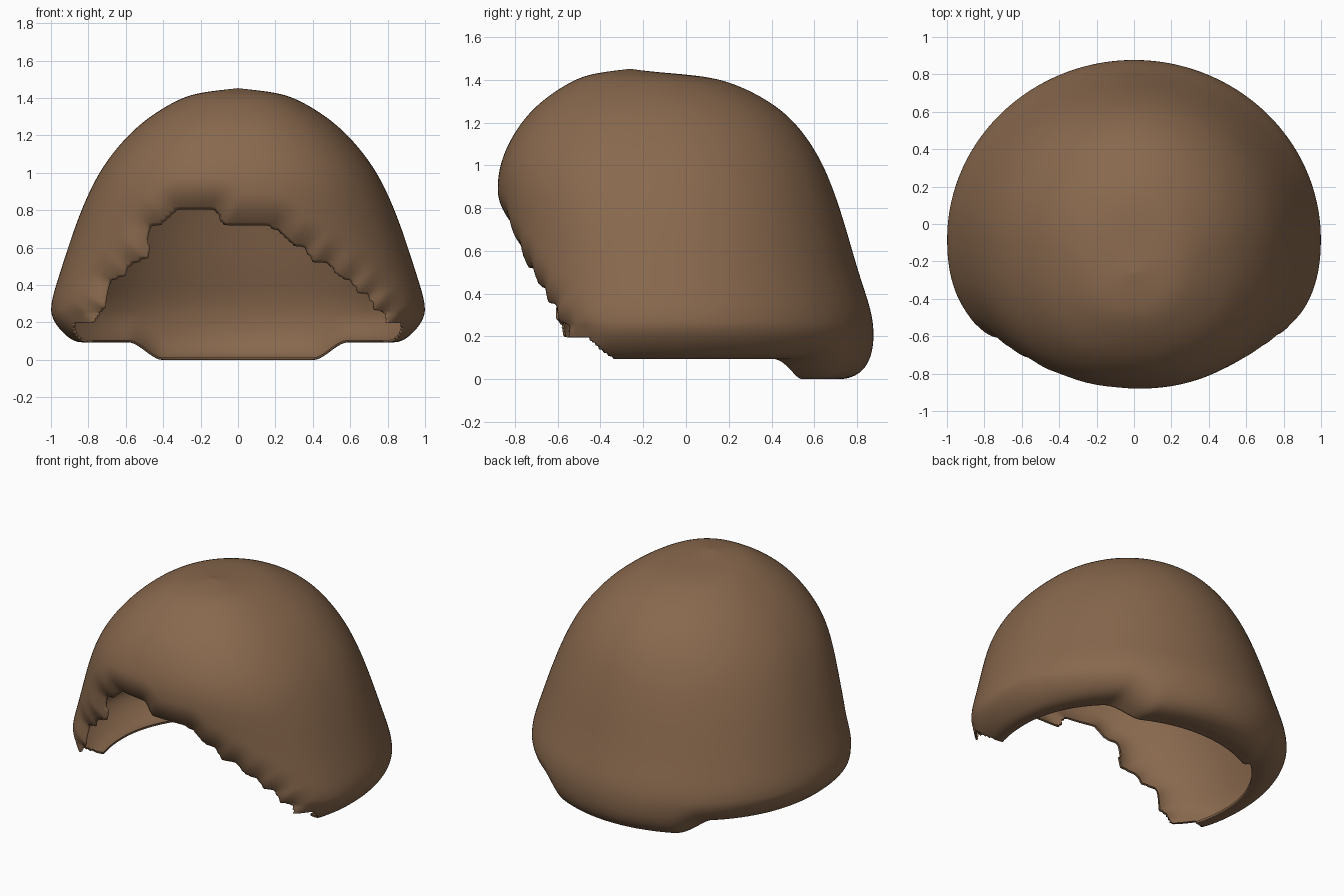
import bpy, bmesh, math
from mathutils import Vector
from mathutils.geometry import intersect_point_line

if "Cube" in bpy.data.objects:
    bpy.data.objects.remove(bpy.data.objects["Cube"])

# Horizontal sections: height, half width, front y, back y, y of widest point
ROWS = [
    (1.452, 0.00, -.26, -.26, -.26), (1.437, .14, -.39, -.16, -.26),
    (1.42, .24, -.47, .08, -.20), (1.387, .33, -.55, .22, -.16),
    (1.30, .475, -.68, .395, -.13), (1.20, .59, -.775, .515, -.12),
    (1.05, .715, -.86, .62, -.11), (.90, .795, -.89, .685, -.10),
    (.72, .87, -.865, .745, -.09), (.50, .94, -.85, .805, -.08),
    (.36, .985, -.85, .855, -.08), (.25, 1.01, -.85, .88, -.08),
    (.12, .965, -.85, .875, -.08), (.035, .905, -.83, .83, -.08),
    (-.005, .86, -.80, .75, -.08), (.00, .80, -.77, .64, -.08)]

# Jagged front opening as seen from the front (x, z)
OPENING = [
    (-.87, .0), (-.87, .17), (-.78, .18), (-.74, .25), (-.70, .28), (-.69, .41),
    (-.60, .45), (-.57, .50), (-.48, .54), (-.46, .70), (-.38, .73), (-.33, .80),
    (-.13, .80), (-.08, .71), (.21, .70), (.27, .62), (.36, .59), (.39, .52),
    (.48, .51), (.53, .44), (.60, .42), (.63, .36), (.70, .34), (.72, .27),
    (.78, .25), (.80, .18), (.87, .17), (.87, .0)]

SEGS, STEPS = 256, 9


def catmull(p0, p1, p2, p3, t):
    return [.5 * (2 * b + (c - a) * t + (2 * a - 5 * b + 4 * c - d) * t * t
                  + (3 * b - a - 3 * c + d) * t ** 3)
            for a, b, c, d in zip(p0, p1, p2, p3)]


def inside(x, z):
    hit = False
    for (x1, z1), (x2, z2) in zip(OPENING, OPENING[1:] + OPENING[:1]):
        if (z1 > z) != (z2 > z) and x < x1 + (z - z1) * (x2 - x1) / (z2 - z1):
            hit = not hit
    return hit


def edge_distance(x, z):
    p, best = Vector((x, z, 0)), 9.0
    for a, b in zip(OPENING, OPENING[1:]):
        a, b = Vector((*a, 0)), Vector((*b, 0))
        q, t = intersect_point_line(p, a, b)
        q = a if t < 0 else b if t > 1 else q
        best = min(best, (p - q).length)
    return best


def section_point(row, angle):
    z, w, front, back, cy = row
    c, s = math.cos(angle), math.sin(angle)
    if s < 0:  # the front half is slightly squarer
        r = (abs(c) ** 2.3 + abs(s) ** 2.3) ** (-1 / 2.3)
        c, s = c * r, s * r
    x = w * c
    y = cy + s * ((back - cy) if s > 0 else (cy - front))
    # The rim sits higher at the sides than at the back flap
    if z < .27:
        k = 1.0
        if s > 0:
            k = min(1, max(0, (abs(x) - .40) / .19))
            k = k * k * (3 - 2 * k)
        z = .27 - (.27 - z) * (1 - k * .35)
    return Vector((x, y, max(z, 0)))


# Smoothly interpolated sections, then relaxed to remove ripples
levels = []
last = len(ROWS) - 1
for i in range(last):
    quad = [ROWS[max(0, min(last, i + j))] for j in (-1, 0, 1, 2)]
    levels += [catmull(*quad, t / STEPS) for t in range(STEPS)]
levels.append(list(ROWS[-1]))
for _ in range(50):
    levels = [levels[0]] + [
        [.25 * a + .5 * b + .25 * c for a, b, c in zip(p, q, r)]
        for p, q, r in zip(levels, levels[1:], levels[2:])] + [levels[-1]]

# Domed shell
bm = bmesh.new()
rings = [[bm.verts.new(section_point(r, 2 * math.pi * k / SEGS)) for k in range(SEGS)]
         for r in levels]
for a, b in zip(rings, rings[1:]):
    for k in range(SEGS):
        n = (k + 1) % SEGS
        bm.faces.new((a[k], b[k], b[n], a[n]))
bmesh.ops.remove_doubles(bm, verts=rings[0], dist=1e-4)

# Front opening and sloping side cut
cut = []
for f in bm.faces:
    c = f.calc_center_median()
    sloped = c.z < .19 and c.y < -.35 - 1.4 * (c.z - .1)
    if sloped or (c.z > .18 and c.y < -.33 and inside(c.x, c.z)):
        cut.append(f)
bmesh.ops.delete(bm, geom=cut, context='FACES')
for _ in range(2):
    edge = [v for v in bm.verts if v.is_boundary and v.co.y < -.3]
    bmesh.ops.smooth_vert(bm, verts=edge, factor=.5,
                          use_axis_x=True, use_axis_y=True, use_axis_z=True)

# Shell bends inward around the opening
for v in bm.verts:
    if v.co.y < -.35 and .15 < v.co.z < 1.05:
        d = edge_distance(v.co.x, v.co.z)
        if d < .18:
            fade = min(1, (v.co.z - .15) / .1) * min(1, (-.35 - v.co.y) / .15)
            v.co.y += .07 * fade * (1 - d / .18) ** 2

mesh = bpy.data.meshes.new("hair_shell")
bm.to_mesh(mesh)
bm.free()
shell = bpy.data.objects.new("hair_shell", mesh)
bpy.context.collection.objects.link(shell)
for p in mesh.polygons:
    p.use_smooth = True

# Narrow inward turned rim along the open edge
rim = shell.modifiers.new("rim", 'SOLIDIFY')
rim.thickness = .012
rim.offset = -1
rim.use_rim = True
rim.use_rim_only = True

brown = bpy.data.materials.new("brown")
brown.diffuse_color = (.25, .14, .075, 1)
brown.use_nodes = True
brown.node_tree.nodes["Principled BSDF"].inputs["Base Color"].default_value = brown.diffuse_color
mesh.materials.append(brown)
